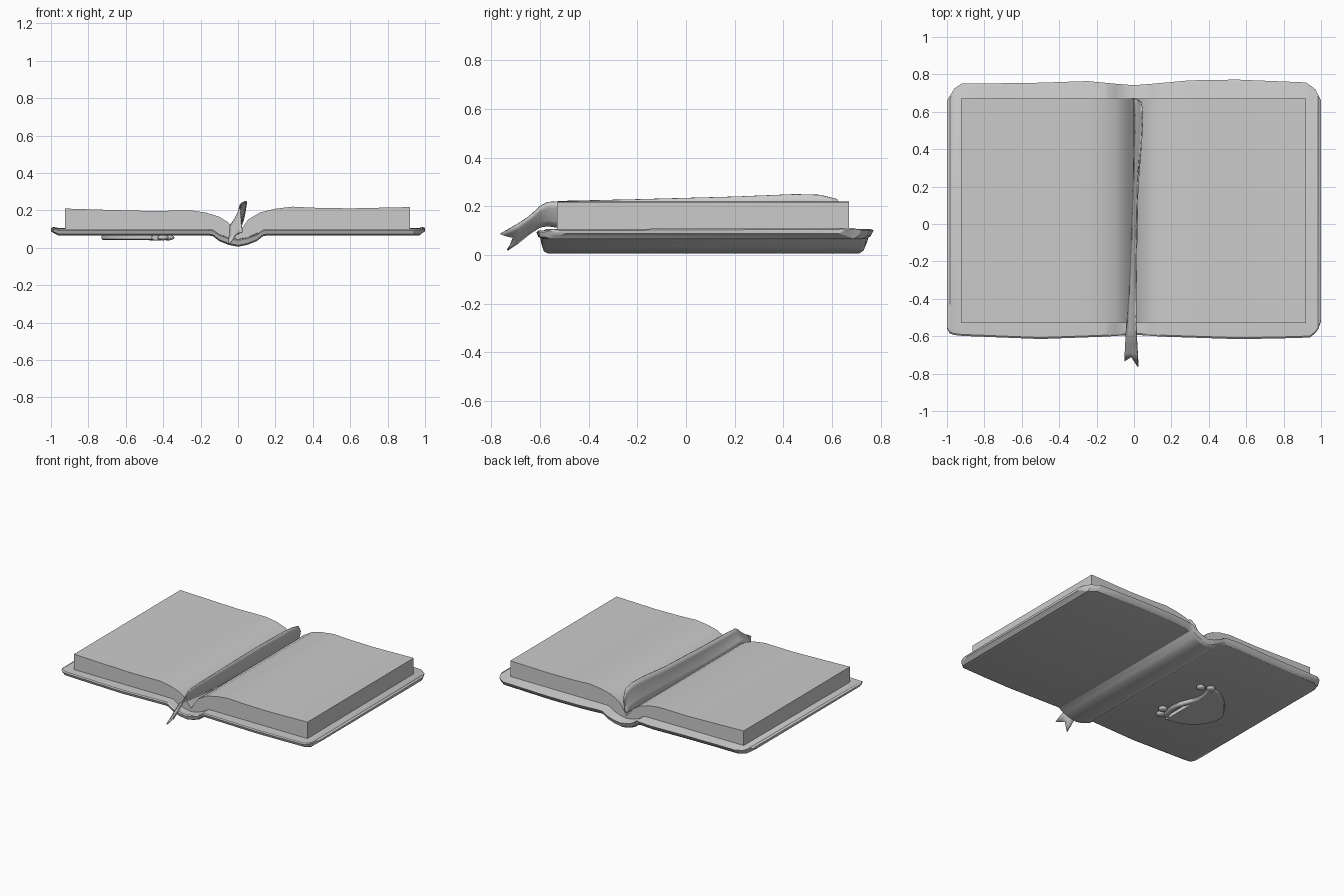
import bpy, bmesh, math

if "Cube" in bpy.data.objects:
    bpy.data.objects.remove(bpy.data.objects["Cube"])

GREY = (0.6, 0.6, 0.6, 1)
mat = bpy.data.materials.new("light_grey")
mat.use_nodes = True
mat.diffuse_color = GREY
mat.node_tree.nodes["Principled BSDF"].inputs["Base Color"].default_value = GREY


def add_object(name, bm, angle=30):
    bmesh.ops.recalc_face_normals(bm, faces=bm.faces)
    mesh = bpy.data.meshes.new(name)
    bm.to_mesh(mesh)
    bm.free()
    mesh.materials.append(mat)
    obj = bpy.data.objects.new(name, mesh)
    bpy.context.collection.objects.link(obj)
    bpy.ops.object.select_all(action='DESELECT')
    obj.select_set(True)
    bpy.context.view_layer.objects.active = obj
    bpy.ops.object.shade_smooth_by_angle(angle=math.radians(angle))
    return obj


def loft(name, sections, closed=True, angle=30):
    """Skin a list of matching cross-sections."""
    bm = bmesh.new()
    rows = [[bm.verts.new(p) for p in s] for s in sections]
    n = len(rows[0])
    for a, b in zip(rows, rows[1:]):
        for i in range(n if closed else n - 1):
            j = (i + 1) % n
            bm.faces.new((a[i], a[j], b[j], b[i]))
    if closed:
        bm.faces.new(rows[0])
        bm.faces.new(rows[-1])
    return add_object(name, bm, angle)


def interp(table, x):
    """Smoothly read a value from (x, value) pairs."""
    for (x0, v0), (x1, v1) in zip(table, table[1:]):
        if x <= x1:
            t = max(0, (x - x0) / (x1 - x0))
            return v0 + (v1 - v0) * t
    return table[-1][1]


# Cover: rounded boards joined by a sunken spine
front_edge = [(-1, -.56), (-.985, -.585), (-.95, -.597), (-.5, -.615), (-.15, -.602), (0, -.592),
              (.15, -.602), (.6, -.617), (.94, -.607), (.98, -.575), (1, -.52)]
back_edge = [(-1, .66), (-.96, .725), (-.92, .752), (-.6, .752), (-.25, .764), (-.1, .75), (0, .742),
             (.1, .75), (.3, .768), (.55, .772), (.92, .757), (.97, .72), (1, .66)]
dip = [(0, .06), (.05, .05), (.1, .03), (.135, .003), (.16, 0)]
columns = [-1, -.985, -.96, -.92, -.75, -.5, -.25, -.16, -.135, -.1, -.05, 0,
           .05, .1, .135, .16, .3, .55, .75, .92, .94, .97, .985, 1]
cover = []
for x in columns:
    f, b = interp(front_edge, x), interp(back_edge, x)
    drop = interp(dip, abs(x))
    low, high = .066 - drop, .1 - drop * .9
    if abs(x) > .98:
        low, high = .078, .106
    if abs(x) == 1:
        low, high = .088, .1
    cover.append([(x, f + .025, low), (x, f + .008, low + .008), (x, f, high - .006),
                  (x, f + .008, high), (x, b - .012, high + .006), (x, b, high + .002),
                  (x, b - .012, low + .012), (x, b - .03, low)])
loft("cover", cover)

# Page block: two swelling halves meeting in a deep gutter
page_top = [(-.925, .21), (-.7, .203), (-.47, .197), (-.25, .2), (-.17, .188), (-.1, .166),
            (-.055, .138), (-.025, .1), (0, .07), (.025, .11), (.055, .152), (.12, .19),
            (.2, .209), (.29, .22), (.42, .214), (.6, .211), (.92, .218)]
pages = []
for x, top in page_top:
    base = .098 - interp(dip, abs(x)) * .85
    pages.append([(x, -.53, base), (x, -.53, top), (x, .67, top), (x, .67, base)])
loft("pages", pages)

# Ribbon bookmark: a band on edge in the gutter that drops over the front
ribbon_rows = [(.668, 0, .09, .012, .12), (.655, 0, .09, .035, .18), (.62, 0, .09, .043, .23),
               (.55, 0, .09, .045, .247), (.45, 0, .09, .04, .25), (.2, -.005, .09, .02, .24),
               (-.2, -.02, .09, .012, .229), (-.5, -.036, .11, .01, .222),
               (-.57, -.041, .12, .012, .217), (-.6, -.043, .115, .013, .2),
               (-.64, -.045, .09, .015, .162), (-.69, -.048, .05, .018, .128)]
ribbon = []
for y, xl, zl, xr, zr in ribbon_rows:
    ribbon.append([(xl + (xr - xl) * t + .006 * math.sin(t * math.pi), y, zl + (zr - zl) * t)
                   for t in (0, .25, .5, .75, 1)])
# Forked tail: the outer points reach further than the middle
ribbon.append([(-.05, -.735, .02), (-.032, -.722, .04), (-.012, -.71, .072),
               (.005, -.738, .078), (.022, -.763, .086)])
band = loft("ribbon_bookmark", ribbon, closed=False, angle=40)
solid = band.modifiers.new("thickness", 'SOLIDIFY')
solid.thickness = .007
solid.offset = 0

# Plain raised ornament under the cover: a bowed plate with a rounded rail
plate = []
for z, inset in ((.07, 0), (.047, 0), (.042, .008)):
    ring = []
    for i in range(25):
        a = math.pi * i / 24
        ring.append((-.46 - (.27 - inset) * math.sin(a) * (1 - .3 * max(0, math.cos(a))),
                     .01 + (.24 - inset) * math.cos(a), z))
    plate.append(ring)
loft("underside_plate", plate)


def ball(name, x, y, radius):
    bm = bmesh.new()
    bmesh.ops.create_uvsphere(bm, u_segments=12, v_segments=8, radius=radius)
    for v in bm.verts:
        v.co = (v.co.x + x, v.co.y + y, v.co.z * .5 + .055)
    add_object(name, bm, 60)


rail = []
for i in range(13):
    t = i / 12
    x, y = -.44 + .03 * math.sin(t * math.tau), -.2 + .44 * t
    rail.append([(x + .022 * math.cos(k * math.tau / 8), y, .055 + .015 * math.sin(k * math.tau / 8))
                 for k in range(8)])
loft("underside_rail", rail, angle=60)
for i, (x, y) in enumerate([(-.37, -.15), (-.4, -.21), (-.38, .22), (-.44, .25)]):
    ball("underside_stud_%d" % (i + 1), x, y, .03)
